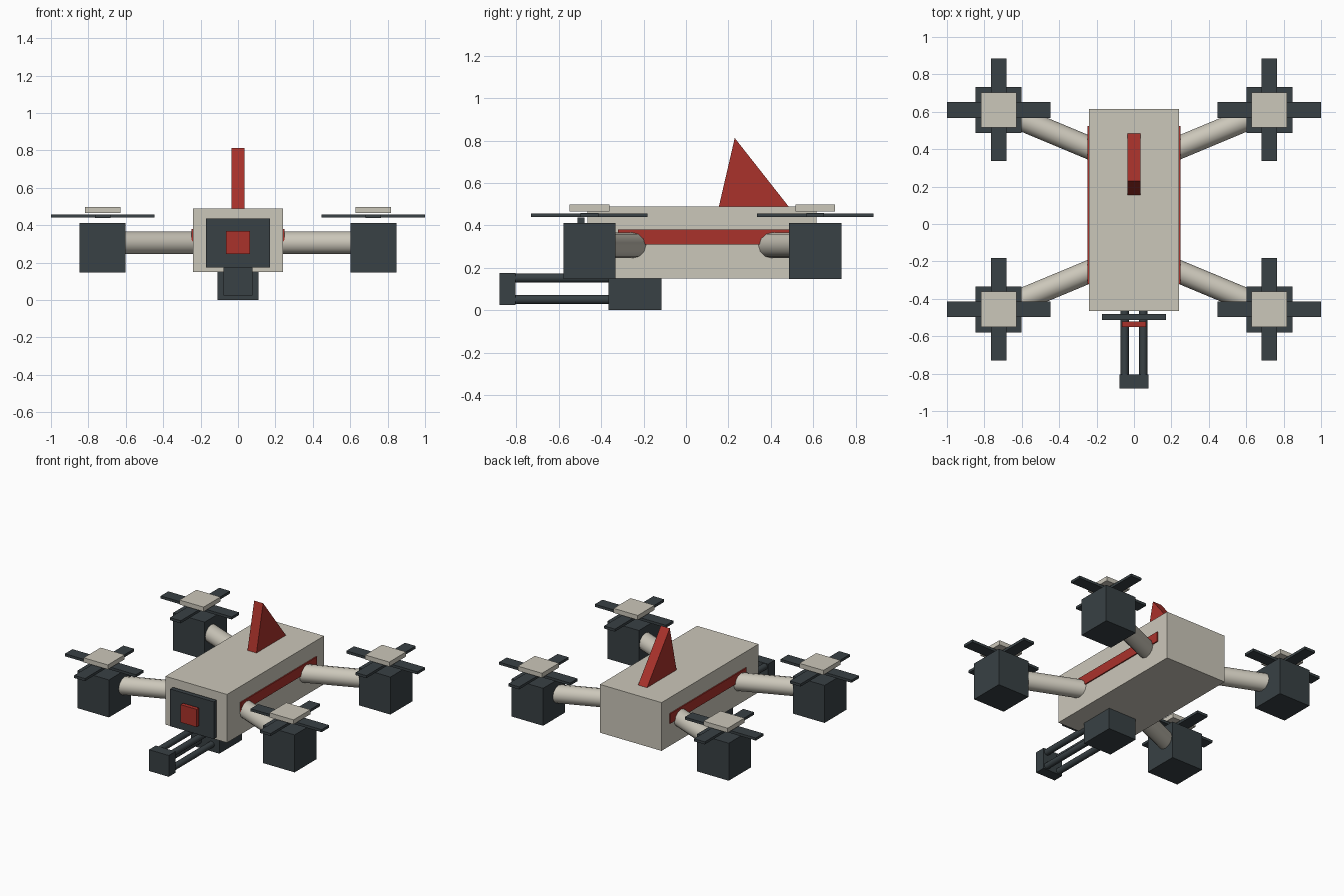
import bpy, bmesh, math
from mathutils import Vector

if "Cube" in bpy.data.objects:
    bpy.data.objects.remove(bpy.data.objects["Cube"])


def material(name, rgb):
    m = bpy.data.materials.new(name)
    m.diffuse_color = (*rgb, 1)
    m.use_nodes = True
    m.node_tree.nodes["Principled BSDF"].inputs["Base Color"].default_value = m.diffuse_color
    return m


CREAM = material("cream", (0.60, 0.57, 0.49))
DARK = material("dark", (0.040, 0.052, 0.058))
RED = material("red", (0.40, 0.032, 0.024))


def finish(name, bm, mat):
    bmesh.ops.recalc_face_normals(bm, faces=bm.faces)
    me = bpy.data.meshes.new(name)
    bm.to_mesh(me)
    bm.free()
    me.materials.append(mat)
    ob = bpy.data.objects.new(name, me)
    bpy.context.collection.objects.link(ob)
    return ob


def box(name, x, y, z, mat):
    bm = bmesh.new()
    bmesh.ops.create_cube(bm, size=1)
    for v in bm.verts:
        v.co = Vector(r[0] + (c + 0.5) * (r[1] - r[0]) for c, r in zip(v.co, (x, y, z)))
    return finish(name, bm, mat)


def tube(name, a, b, radius, sides, mat):
    a, b = Vector(a), Vector(b)
    bpy.ops.mesh.primitive_cylinder_add(vertices=sides, radius=radius,
                                        depth=(b - a).length, location=(a + b) / 2)
    ob = bpy.context.object
    ob.name = name
    ob.rotation_euler = (b - a).to_track_quat('Z', 'Y').to_euler()
    ob.data.materials.append(mat)
    bpy.ops.object.shade_smooth_by_angle(angle=math.radians(50))
    return ob


# Fuselage and side stripes
box("body", (-0.24, 0.24), (-0.465, 0.615), (0.15, 0.49), CREAM)
for side, s in (("left", -1), ("right", 1)):
    box("stripe_" + side, sorted((s * 0.23, s * 0.248)), (-0.32, 0.525), (0.31, 0.38), RED)

# Tail fin: triangular profile extruded across x
bm = bmesh.new()
face = bm.faces.new([bm.verts.new((-0.035, y, z))
                     for y, z in ((0.155, 0.488), (0.485, 0.488), (0.23, 0.812))])
ext = bmesh.ops.extrude_face_region(bm, geom=[face])["geom"]
bmesh.ops.translate(bm, vec=(0.07, 0, 0),
                    verts=[g for g in ext if isinstance(g, bmesh.types.BMVert)])
finish("fin", bm, RED)

# Front sensor
box("sensor_plate", (-0.17, 0.17), (-0.512, -0.48), (0.175, 0.437), DARK)
box("sensor_eye", (-0.063, 0.063), (-0.55, -0.522), (0.245, 0.37), RED)

# Gun slung under the nose
box("gun_housing", (-0.11, 0.11), (-0.365, -0.115), (0, 0.15), DARK)
box("muzzle", (-0.077, 0.077), (-0.88, -0.805), (0.025, 0.175), DARK)
for x in (-0.05, 0.05):
    for z in (0.05, 0.152):
        tube("gun_barrel", (x, -0.82, z), (x, -0.3, z), 0.022, 12, DARK)

# Four rotor units
for sx in (-1, 1):
    for end, cy, root in (("front", -0.456, -0.255), ("rear", 0.61, 0.408)):
        cx = sx * 0.7235
        tag = end + ("_left" if sx < 0 else "_right")

        def block(name, hx, hy, z, mat):
            box(name + "_" + tag, (cx - hx, cx + hx), (cy - hy, cy + hy), z, mat)

        slope = (cy - root) / (0.7235 - 0.24)
        tube("arm_" + tag, (sx * 0.18, root - 0.06 * slope, 0.306),
             (sx * 0.66, root + 0.42 * slope, 0.306), 0.061, 12, CREAM)
        block("motor", 0.123, 0.123, (0.147, 0.411), DARK)
        block("blade_across", 0.2765, 0.042, (0.44, 0.458), DARK)
        block("blade_along", 0.042, 0.2745, (0.439, 0.457), DARK)
        block("rotor_cap", 0.094, 0.094, (0.466, 0.498), CREAM)
